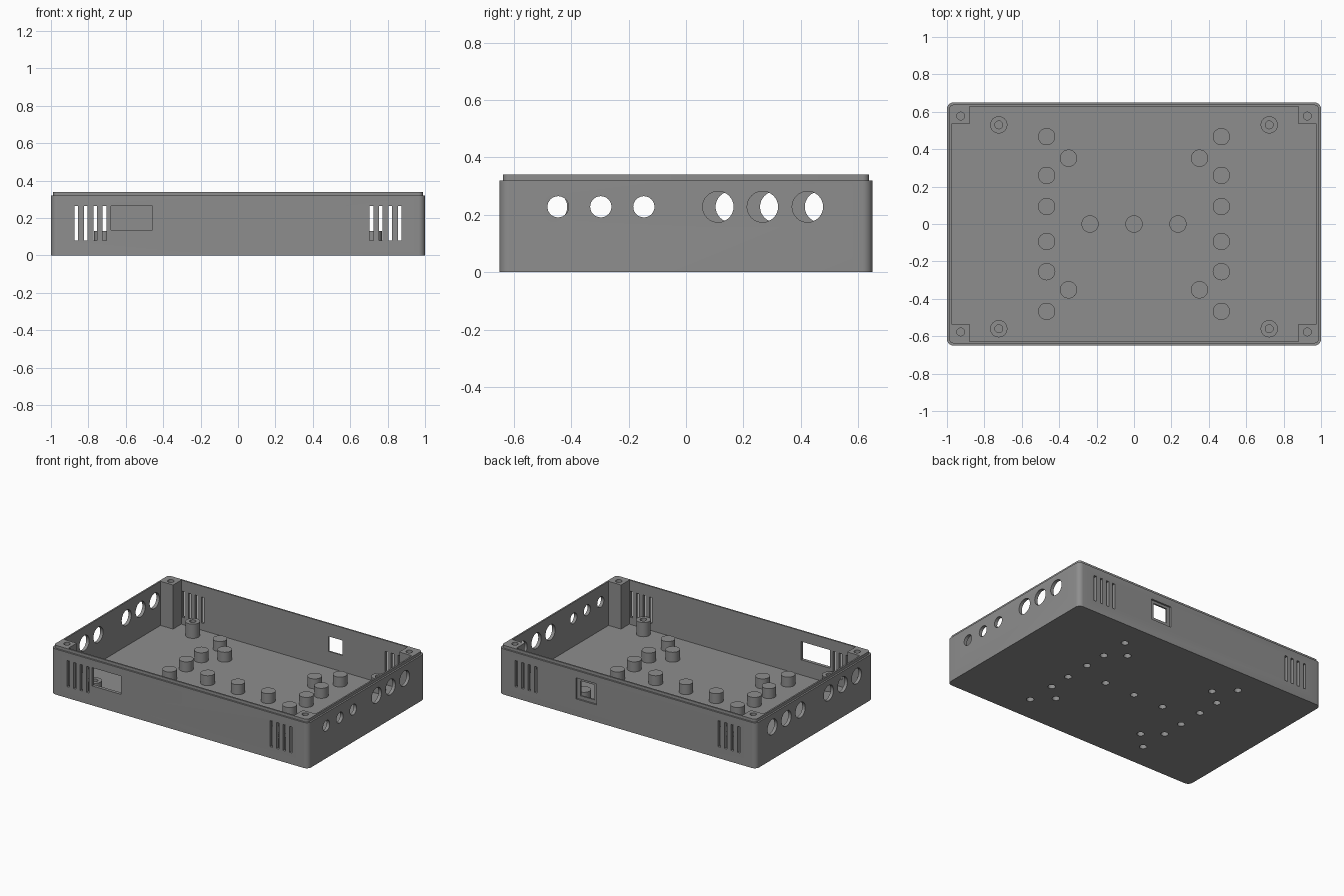
import bpy, bmesh, math

if "Cube" in bpy.data.objects:
    bpy.data.objects.remove(bpy.data.objects["Cube"])

W, D, H, LIP = 1.0, 0.65, 0.32, 0.34      # half width, half depth, wall top, lip top
FLOOR, WALL = 0.03, 0.023

gray = bpy.data.materials.new("mid gray plastic")
gray.diffuse_color = (0.27, 0.27, 0.27, 1)
gray.use_nodes = True
gray.node_tree.nodes["Principled BSDF"].inputs["Base Color"].default_value = gray.diffuse_color


def finish(name, bm):
    bmesh.ops.recalc_face_normals(bm, faces=bm.faces)
    me = bpy.data.meshes.new(name)
    bm.to_mesh(me)
    bm.free()
    me.materials.append(gray)
    ob = bpy.data.objects.new(name, me)
    bpy.context.collection.objects.link(ob)
    return ob


def loft(bm, rings):
    """Skin equal-length rings of points and cap both ends."""
    rings = [[bm.verts.new(p) for p in r] for r in rings]
    n = len(rings[0])
    for a, b in zip(rings, rings[1:]):
        for i in range(n):
            bm.faces.new((a[i], a[(i + 1) % n], b[(i + 1) % n], b[i]))
    bm.faces.new(rings[0][::-1])
    bm.faces.new(rings[-1])


def rounded(hx, hy, r, z, steps=6):
    pts = []
    for q, (sx, sy) in enumerate([(1, 1), (-1, 1), (-1, -1), (1, -1)]):
        for i in range(steps + 1):
            a = math.pi / 2 * (q + i / steps)
            pts.append((sx * (hx - r) + r * math.cos(a), sy * (hy - r) + r * math.sin(a), z))
    return pts


def box(bm, x0, x1, y0, y1, z0, z1):
    loft(bm, [[(x0, y0, z), (x1, y0, z), (x1, y1, z), (x0, y1, z)] for z in (z0, z1)])


def circle(r, n=32):
    return [(r * math.cos(2 * math.pi * i / n), r * math.sin(2 * math.pi * i / n)) for i in range(n)]


def pin(bm, x, y, profile):
    """Round part standing at x, y from (radius, z) pairs."""
    loft(bm, [[(x + a, y + b, z) for a, b in circle(r)] for r, z in profile])


def side_hole(bm, x0, x1, y, z, r):
    loft(bm, [[(x, y + a, z + b) for a, b in circle(r)] for x in (x0, x1)])


def cut(ob, bm):
    cutter = finish("cutter", bm)
    mod = ob.modifiers.new("cut", 'BOOLEAN')
    mod.operation, mod.solver, mod.object = 'DIFFERENCE', 'EXACT', cutter
    bpy.context.view_layer.objects.active = ob
    bpy.ops.object.modifier_apply(modifier=mod.name)
    bpy.data.objects.remove(cutter)


def smooth(ob):
    bpy.ops.object.select_all(action='DESELECT')
    ob.select_set(True)
    bpy.context.view_layer.objects.active = ob
    bpy.ops.object.shade_smooth_by_angle(angle=math.radians(30))


pegs = [(sx * 0.467, y) for sx in (-1, 1) for y in (0.467, 0.26, 0.093, -0.093, -0.255, -0.467)]
pegs += [(sx * 0.35, sy * 0.352) for sx in (-1, 1) for sy in (-1, 1)]
pegs += [(x, 0) for x in (-0.235, 0, 0.235)]

# Case body with a stepped lip
bm = bmesh.new()
g = 0.012
loft(bm, [rounded(W, D, 0.035, 0), rounded(W, D, 0.035, H),
          rounded(W - g, D - g, 0.023, H), rounded(W - g, D - g, 0.023, LIP)])
case = finish("case_body", bm)

# Cavity, leaving a square post in each corner
bm = bmesh.new()
ix, iy, px, py = W - WALL, D - WALL, 0.88, 0.535
quarter = [(ix, py), (px, py), (px, iy)]
outline = quarter + [(-x, y) for x, y in quarter[::-1]]
outline += [(-x, -y) for x, y in outline]
loft(bm, [[(x, y, z) for x, y in outline] for z in (FLOOR, 0.5)])
cut(case, bm)

# Openings through the walls and floor
bm = bmesh.new()
for sx in (-1, 1):
    for sy in (-1, 1):
        for x in (0.714, 0.763, 0.814, 0.865):                 # vent slots
            ya, yb = sorted((sy * 0.61, sy * 0.7))
            box(bm, sx * x - 0.01, sx * x + 0.01, ya, yb, 0.08, 0.263)
        pin(bm, sx * 0.927, sy * 0.577, [(0.021, 0.1), (0.021, 0.4)])  # screw holes
box(bm, -0.68, -0.457, -0.7, -0.6, 0.137, 0.265)               # front port
box(bm, 0.265, 0.375, 0.6, 0.7, 0.145, 0.25)                   # rear port
for y in (0.157, 0.312, 0.468):                                # left jacks
    for s in (-1, 1):
        side_hole(bm, -1.1, -0.95, s * y, 0.228, 0.054)
for y in (0.112, 0.267, 0.424):                                # right large jacks
    side_hole(bm, 0.95, 1.1, y, 0.228, 0.054)
for y in (-0.446, -0.297, -0.147):                             # right small jacks
    side_hole(bm, 0.95, 1.1, y, 0.228, 0.037)
for x, y in pegs:                                              # peg screw holes
    pin(bm, x, y, [(0.024, -0.1), (0.024, 0.1)])
cut(case, bm)

# Shallow recess around the rear port
bm = bmesh.new()
box(bm, 0.24, 0.40, D - 0.012, 0.7, 0.12, 0.268)
cut(case, bm)
smooth(case)

# Support pegs, hollow from below
bm = bmesh.new()
for x, y in pegs:
    pin(bm, x, y, [(0.024, 0.085), (0.024, FLOOR), (0.046, FLOOR), (0.046, 0.10)])
smooth(finish("support_pegs", bm))

# Mounting bosses with a blind hole from above
bm = bmesh.new()
for sx in (-1, 1):
    for y in (0.53, -0.56):
        pin(bm, sx * 0.723, y, [(0.046, FLOOR), (0.046, 0.13), (0.021, 0.13), (0.021, 0.04)])
smooth(finish("mounting_bosses", bm))
